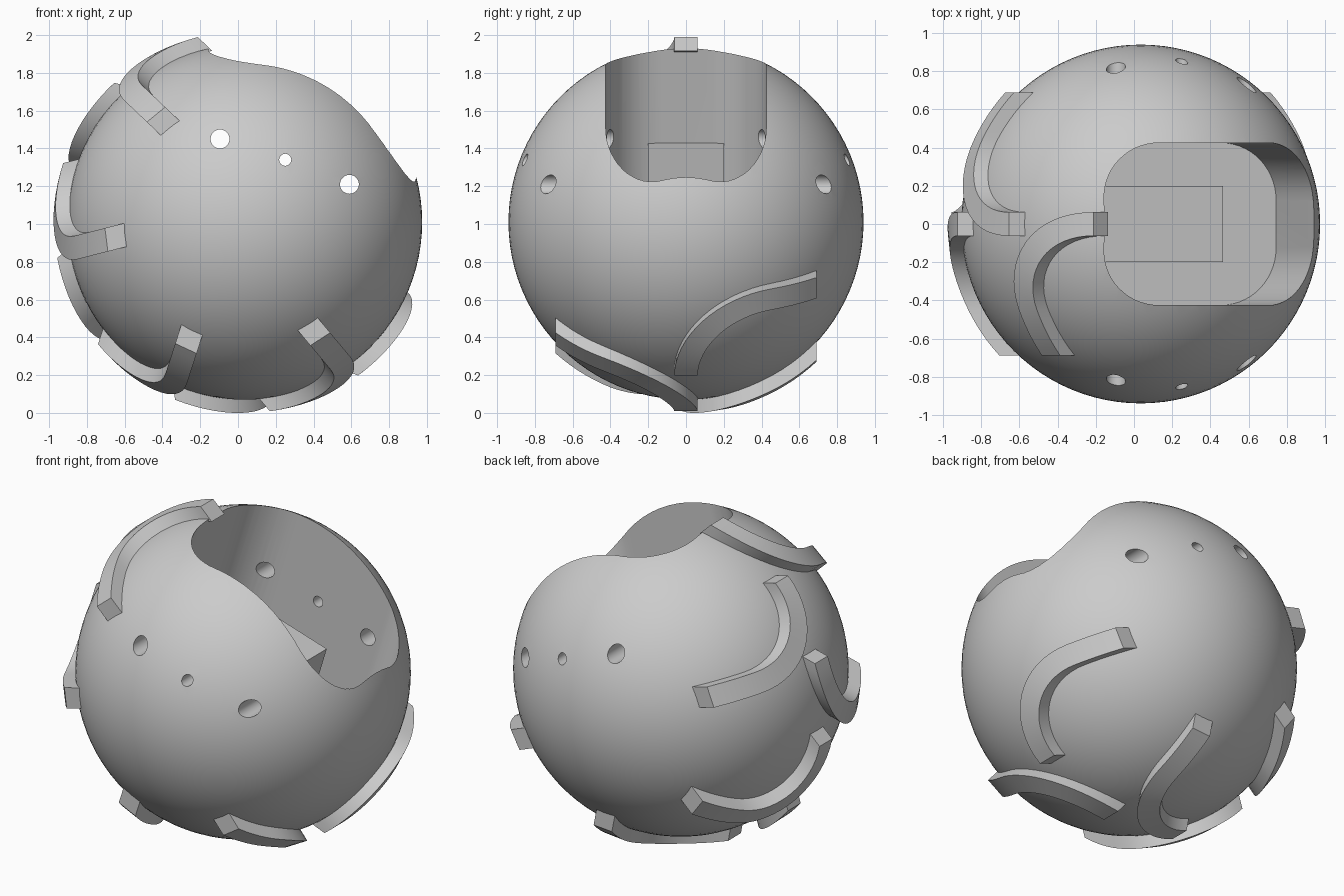
import bpy, bmesh
from math import sin, cos, pi, radians, sqrt
from mathutils import Matrix, Vector

cube = bpy.data.objects.get("Cube")
if cube:
    bpy.data.objects.remove(cube, do_unlink=True)

CENTRE = Vector((0.035, 0, 1.01))
RADIUS = 0.94
TILT = Matrix.Translation(CENTRE) @ Matrix.Rotation(radians(17), 4, 'Y')

grey = bpy.data.materials.new("plain_grey")
grey.use_nodes = True
grey.diffuse_color = (0.6, 0.6, 0.6, 1)
grey.node_tree.nodes["Principled BSDF"].inputs["Base Color"].default_value = (0.6, 0.6, 0.6, 1)


def make(name, bm, matrix=Matrix()):
    """Turn a bmesh into a named object with the grey material."""
    bmesh.ops.transform(bm, matrix=matrix, verts=bm.verts)
    bmesh.ops.recalc_face_normals(bm, faces=bm.faces)
    mesh = bpy.data.meshes.new(name)
    bm.to_mesh(mesh)
    bm.free()
    mesh.materials.append(grey)
    obj = bpy.data.objects.new(name, mesh)
    bpy.context.collection.objects.link(obj)
    return obj


def select(obj):
    bpy.ops.object.select_all(action='DESELECT')
    obj.select_set(True)
    bpy.context.view_layer.objects.active = obj


def smooth(obj):
    select(obj)
    bpy.ops.object.shade_smooth_by_angle(angle=radians(30))


def cut(obj, cutter):
    select(obj)
    mod = obj.modifiers.new("cut", 'BOOLEAN')
    mod.operation = 'DIFFERENCE'
    mod.solver = 'EXACT'
    mod.object = cutter
    bpy.ops.object.modifier_apply(modifier=mod.name)
    bpy.data.objects.remove(cutter, do_unlink=True)


def loft(rings):
    """Skin a list of point rings and cap both ends."""
    bm = bmesh.new()
    rows = [[bm.verts.new(p) for p in ring] for ring in rings]
    n = len(rows[0])
    for a, b in zip(rows, rows[1:]):
        for i in range(n):
            j = (i + 1) % n
            bm.faces.new((a[i], a[j], b[j], b[i]))
    bm.faces.new(rows[0])
    bm.faces.new(rows[-1])
    return bm


def rounded_rect(x0, x1, half_y, r, steps=14):
    pts = []
    corners = ((x1 - r, half_y - r), (x0 + r, half_y - r),
               (x0 + r, r - half_y), (x1 - r, r - half_y))
    for q, (cx, cy) in enumerate(corners):
        for i in range(steps + 1):
            a = (q + i / steps) * pi / 2
            pts.append((cx + r * cos(a), cy + r * sin(a)))
    return pts


# Ball body
bm = bmesh.new()
bmesh.ops.create_uvsphere(bm, u_segments=96, v_segments=48, radius=RADIUS)
body = make("ball_body", bm, Matrix.Translation(CENTRE))

# Tilted pocket with rounded corners
outline = rounded_rect(-0.45, 0.8, 0.425, 0.3)
pocket = make("pocket_cutter", loft([[(x, y, z) for x, y in outline] for z in (-0.19, 1.3)]), TILT)
cut(body, pocket)

# Round holes right through both side walls
for x, z, r in ((-0.095, 1.45, 0.05), (0.25, 1.34, 0.032), (0.59, 1.21, 0.05)):
    bm = bmesh.new()
    bmesh.ops.create_cone(bm, cap_ends=True, segments=32, radius1=r, radius2=r, depth=3)
    place = Matrix.Translation((x, 0, z)) @ Matrix.Rotation(pi / 2, 4, 'X')
    cut(body, make("hole_cutter", bm, place))
smooth(body)

# Raised block on the pocket floor
bm = bmesh.new()
bmesh.ops.create_cube(bm, size=1)
bmesh.ops.scale(bm, vec=(0.83, 0.4, 0.52), verts=bm.verts)
make("pocket_block", bm, TILT @ Matrix.Translation((-0.055, 0, 0.04)))


# Curved treads: a quarter bend then a straight run, raised from the ball
def tread(name, angle, side):
    d = Vector((cos(angle), 0, sin(angle)))
    across = Vector((-sin(angle), 0, cos(angle)))
    bend, half = 0.45, 0.062
    start, end_y = -0.54, 0.69
    path = []
    for i in range(17):
        a = i / 16 * pi / 2
        path.append((start + bend * sin(a), bend * (1 - cos(a)), sin(a), cos(a)))
    for i in range(1, 7):
        path.append((start + bend, bend + (end_y - bend) * i / 6, 1, 0))
    rings = []
    for v, y, nv, ny in path:
        ring = []
        for w, r in ((half, 0.925), (half, 1.012), (-half, 1.012), (-half, 0.925)):
            pv, py = v + nv * w, y - ny * w
            depth = sqrt(r * r - pv * pv - py * py)
            ring.append(CENTRE + d * depth + across * pv + Vector((0, side * py, 0)))
        rings.append(ring)
    smooth(make(name, loft(rings)))


for k in range(8):
    tread(f"tread_{k + 1}", radians(136.5 + 28.9 * k), -1 if k % 2 == 0 else 1)
